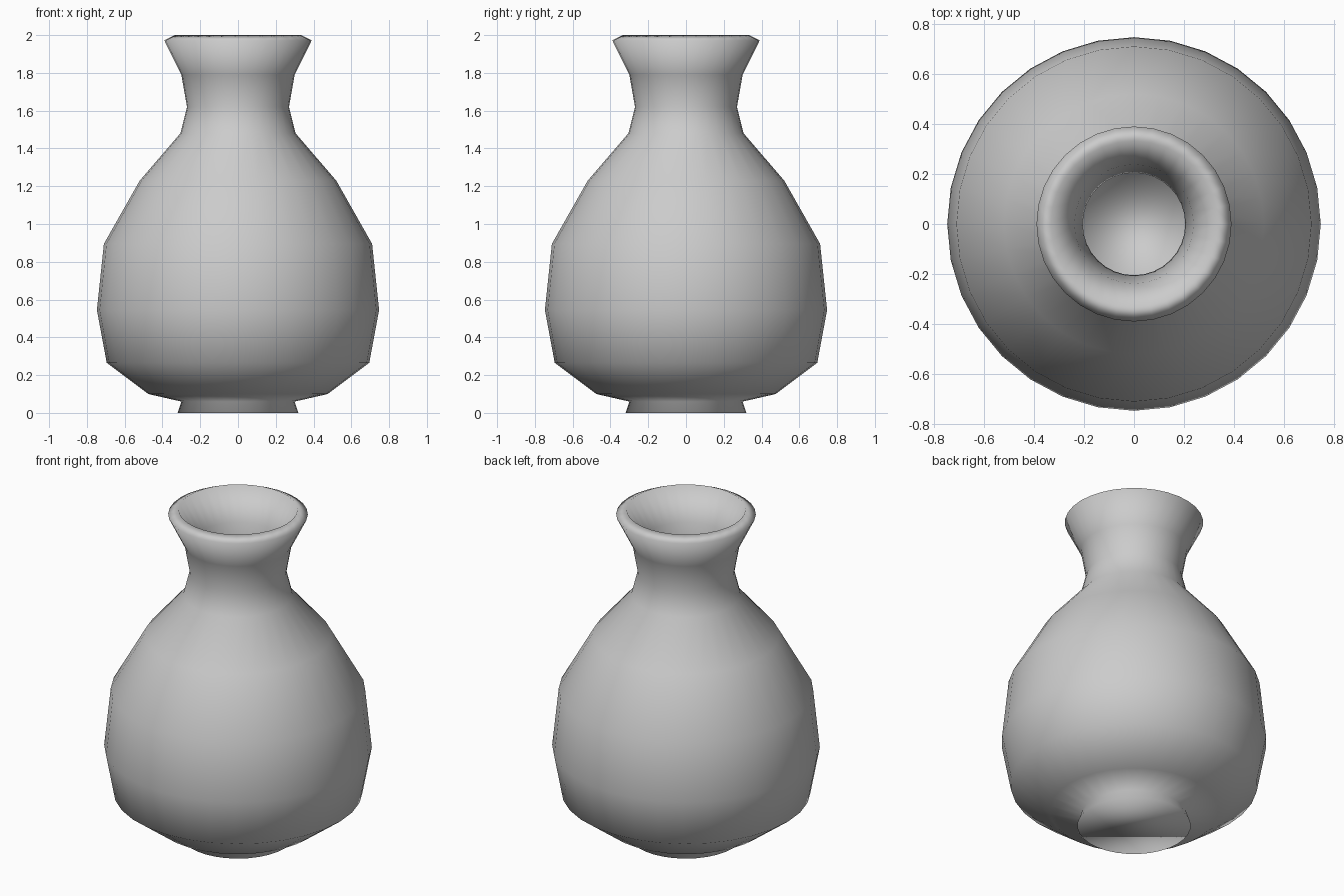
import bpy, bmesh
from math import cos, sin, tau

if "Cube" in bpy.data.objects:
    bpy.data.objects.remove(bpy.data.objects["Cube"])

SIDES = 32
# Outer silhouette (radius, height), foot to lip
PROFILE = [(0.32, 0), (0.30, 0.06), (0.475, 0.10), (0.695, 0.265),
           (0.747, 0.545), (0.71, 0.895), (0.52, 1.23), (0.305, 1.48),
           (0.27, 1.62), (0.30, 1.79), (0.39, 1.972)]

# Vase skin: rings joined by quads, closed by a flat foot
bm = bmesh.new()
rings = [[bm.verts.new((r * cos(tau * i / SIDES), r * sin(tau * i / SIDES), z))
          for i in range(SIDES)] for r, z in PROFILE]
for lower, upper in zip(rings, rings[1:]):
    for i in range(SIDES):
        j = (i + 1) % SIDES
        bm.faces.new((lower[i], lower[j], upper[j], upper[i]))
bm.faces.new(rings[0][::-1])
for face in bm.faces:
    face.smooth = True

mesh = bpy.data.meshes.new("vase")
bm.to_mesh(mesh)
bm.free()
vase = bpy.data.objects.new("vase", mesh)
bpy.context.collection.objects.link(vase)

# Wall thickness, growing inward and forming the slanted lip
wall = vase.modifiers.new("wall", 'SOLIDIFY')
wall.thickness = 0.065
wall.offset = -1
